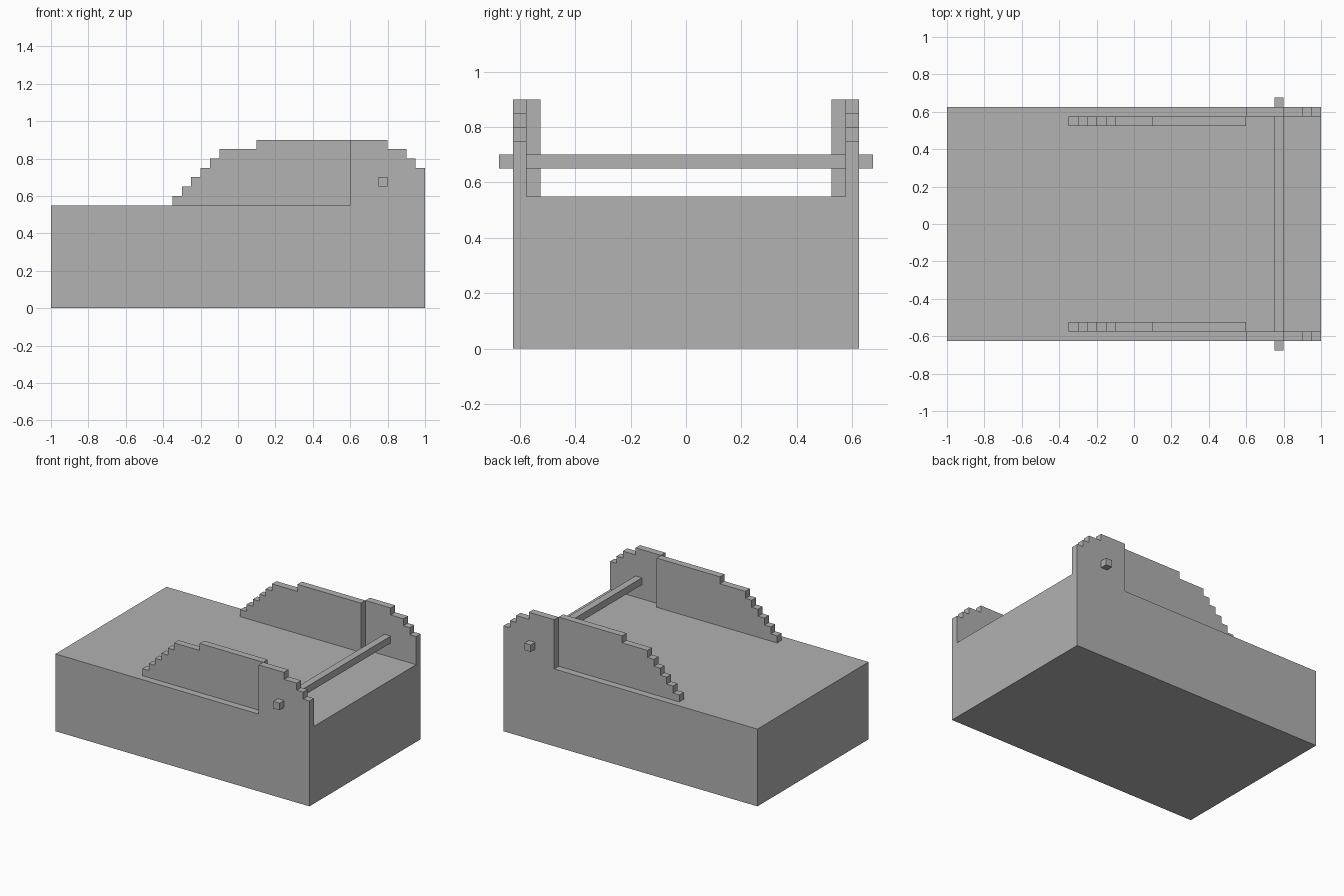
import bpy
import bmesh
from math import radians
from mathutils import Vector

if "Cube" in bpy.data.objects:
    bpy.data.objects.remove(bpy.data.objects["Cube"], do_unlink=True)

GREY = (0.445, 0.445, 0.445, 1)
grey = bpy.data.materials.new("plain grey")
grey.use_nodes = True
grey.diffuse_color = GREY
grey.node_tree.nodes["Principled BSDF"].inputs["Base Color"].default_value = GREY

DECK = 0.55  # height of the flat top of the body


def extrude_profile(name, points, y0, y1):
    """Solid from an x-z outline, swept from y0 to y1."""
    bm = bmesh.new()
    face = bm.faces.new([bm.verts.new((x, y0, z)) for x, z in points])
    grown = bmesh.ops.extrude_face_region(bm, geom=[face])["geom"]
    verts = [v for v in grown if isinstance(v, bmesh.types.BMVert)]
    bmesh.ops.translate(bm, verts=verts, vec=Vector((0, y1 - y0, 0)))
    bmesh.ops.recalc_face_normals(bm, faces=bm.faces)
    mesh = bpy.data.meshes.new(name)
    bm.to_mesh(mesh)
    bm.free()
    mesh.materials.append(grey)
    obj = bpy.data.objects.new(name, mesh)
    bpy.context.collection.objects.link(obj)
    return obj


def box(name, x0, x1, y0, y1, z0, z1):
    return extrude_profile(name, [(x0, z0), (x1, z0), (x1, z1), (x0, z1)], y0, y1)


def staircase(x, z, steps):
    """Outline points of a stair; each step is (rise, run)."""
    points = [(x, z)]
    for rise, run in steps:
        z += rise
        points.append((x, z))
        x += run
        points.append((x, z))
    return points


# Body with stepped side walls, opened up between the walls
wall_steps = staircase(0.6, DECK, [(0.35, 0.2), (-0.05, 0.1), (-0.05, 0.05), (-0.05, 0.05)])
body = extrude_profile("body", [(1, 0), (-1, 0), (-1, DECK)] + wall_steps, -0.625, 0.625)
cutter = box("wall_gap_cutter", 0.5, 1.2, -0.575, 0.575, DECK, 1.1)
cutter.hide_render = True
cutter.hide_set(True)
cutter.display_type = 'WIRE'
gap = body.modifiers.new("wall gap", 'BOOLEAN')
gap.operation = 'DIFFERENCE'
gap.solver = 'EXACT'
gap.object = cutter
tidy = body.modifiers.new("merge flat faces", 'DECIMATE')
tidy.decimate_type = 'DISSOLVE'
tidy.angle_limit = radians(1)

# Inner stepped panels, one against each wall
panel_steps = staircase(-0.35, DECK, [(0.05, 0.05)] * 5 + [(0.05, 0.2), (0.05, 0.5)])
for name, y in (("front_panel", -0.55), ("back_panel", 0.55)):
    extrude_profile(name, panel_steps + [(0.6, DECK)], y - 0.025, y + 0.025)

# Crossbar through both walls
box("crossbar", 0.75, 0.8, -0.675, 0.675, 0.65, 0.7)
